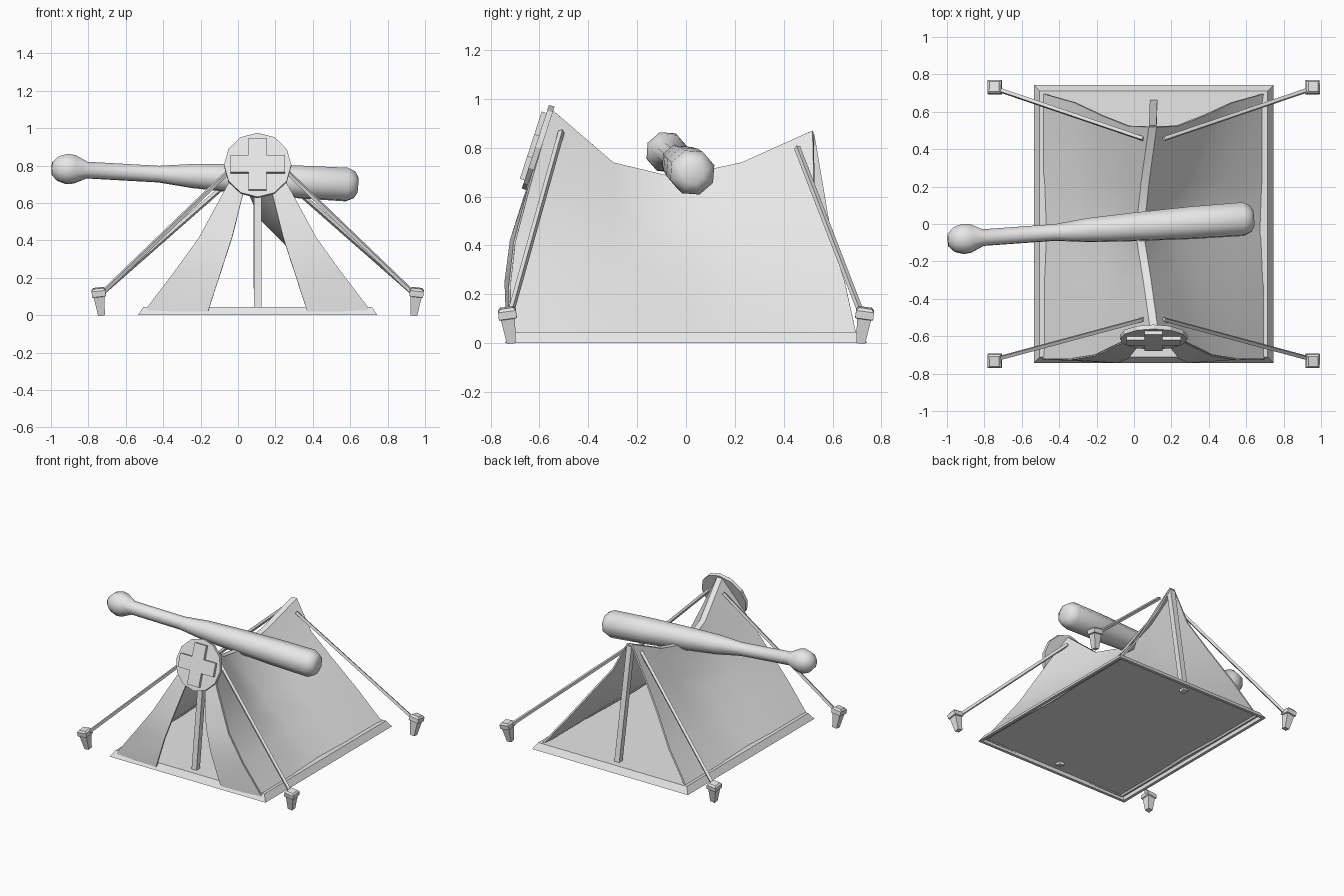
import bpy, bmesh, math
from mathutils import Vector

cube = bpy.data.objects.get("Cube")
if cube:
    bpy.data.objects.remove(cube, do_unlink=True)

GREY = (0.8, 0.8, 0.8, 1.0)
mat = bpy.data.materials.new("plain_grey")
mat.use_nodes = True
mat.diffuse_color = GREY
mat.node_tree.nodes["Principled BSDF"].inputs["Base Color"].default_value = GREY

CX = 0.105  # centre line of the tent


def add_object(name, bm, smooth=None, thickness=None):
    mesh = bpy.data.meshes.new(name)
    bm.to_mesh(mesh)
    bm.free()
    mesh.materials.append(mat)
    ob = bpy.data.objects.new(name, mesh)
    bpy.context.collection.objects.link(ob)
    bpy.ops.object.select_all(action='DESELECT')
    ob.select_set(True)
    bpy.context.view_layer.objects.active = ob
    if thickness:
        mod = ob.modifiers.new("thickness", 'SOLIDIFY')
        mod.thickness = thickness
        mod.offset = 0
        bpy.ops.object.modifier_apply(modifier=mod.name)
    if smooth:
        bpy.ops.object.shade_smooth_by_angle(angle=math.radians(smooth))


def turned(name, start, end, profile, sides=4, smooth=None):
    """Rings of (fraction along axis, half width) from start to end."""
    start, end = Vector(start), Vector(end)
    axis = end - start
    rot = Vector((0, 0, 1)).rotation_difference(axis)
    phase = math.pi / sides if sides < 12 else 0
    fit = math.sqrt(2) if sides == 4 else 1
    bm = bmesh.new()
    rings = []
    for t, r in profile:
        ring = []
        for k in range(sides):
            a = phase + 2 * math.pi * k / sides
            p = Vector((math.cos(a), math.sin(a), 0)) * r * fit
            ring.append(bm.verts.new(start + axis * t + rot @ p))
        rings.append(ring)
    for a, b in zip(rings, rings[1:]):
        for k in range(sides):
            n = (k + 1) % sides
            bm.faces.new((a[k], a[n], b[n], b[k]))
    bm.faces.new(rings[0][::-1])
    bm.faces.new(rings[-1])
    add_object(name, bm, smooth)


def cloth(name, rows):
    """Thin sheet through a grid of points."""
    bm = bmesh.new()
    grid = [[bm.verts.new(p) for p in row] for row in rows]
    for a, b in zip(grid, grid[1:]):
        for j in range(len(a) - 1):
            bm.faces.new((a[j], a[j + 1], b[j + 1], b[j]))
    add_object(name, bm, 40, 0.012)


# Groundsheet: bevelled sides, hollow underneath
bm = bmesh.new()
bmesh.ops.create_cube(bm, size=1)
for v in bm.verts:
    top = v.co.z > 0
    inset = 0.03 if top else 0
    v.co = Vector((CX + math.copysign(0.64 - inset, v.co.x),
                   math.copysign(0.742 - inset, v.co.y), 0.045 if top else 0))
bm.normal_update()
under = min(bm.faces, key=lambda f: f.normal.z)
bmesh.ops.inset_region(bm, faces=[under], thickness=0.03)
ext = bmesh.ops.extrude_discrete_faces(bm, faces=[under])
for v in ext["faces"][0].verts:
    v.co.z = 0.028
add_object("groundsheet", bm)

# Canvas: ridge x, then (half width, z, y) from ridge down to hem
FRONT = [(.018, .95, -.55), (.18, .65, -.637), (.31, .41, -.70), (.44, .23, -.72), (.60, .02, -.718)]
BACK = [(.018, .865, .52), (.13, .65, .525), (.27, .46, .58), (.42, .25, .65), (.60, .02, .70)]


def section(y, points):
    return [(w, z, y) for w, z in points]


STATIONS = [
    (.105, FRONT),
    (.07, section(-.30, [(.018, .735), (.14, .55), (.24, .40), (.40, .22), (.60, .02)])),
    (.03, section(-.05, [(.018, .675), (.09, .50), (.19, .385), (.37, .21), (.59, .02)])),
    (.06, section(.23, [(.018, .735), (.12, .55), (.23, .39), (.39, .21), (.60, .02)])),
    (.10, BACK),
]
PULL = [1, .8, .6, .3, 0]  # how far each height follows the bent ridge
rows = []
for ridge_x, pts in STATIONS:
    left, right = [], []
    for (w, z, y), f in zip(pts, PULL):
        c = CX + (ridge_x - CX) * f
        right.append((c + w, y, z))
        left.append((c - w, y, z))
    rows.append(left[::-1] + right)
cloth("canvas", rows)

# Front door flaps, mirrored about the centre line
INNER = [(.018, .93, -.55), (.08, .64, -.645), (.135, .42, -.715), (.19, .25, -.737), (.265, .02, -.728)]
for side, label in ((1, "left"), (-1, "right")):
    edges = [[(CX + side * w, y, z) for w, z, y in pts] for pts in (FRONT, INNER)]
    cloth("door_flap_" + label, edges[::side])

# Poles
bar = [(0, .02), (1, .02)]
turned("front_pole", (CX, -.65, .01), (CX, -.54, .92), bar)
turned("back_pole", (CX, .648, .01), (.10, .506, .85), bar)

# Guy ropes and pegs at the four corners
peg_profile = [(0, .018), (.69, .029), (.71, .037), (.92, .037), (1, .026)]
for sx, lr in ((1, "left"), (-1, "right")):
    for sy, fb, tie in ((-1, "front", (-.51, .865)), (1, "back", (.455, .80))):
        turned(f"{fb}_{lr}_peg", (CX + sx * .835, sy * .715, 0),
               (CX + sx * .853, sy * .735, .145), peg_profile)
        turned(f"{fb}_{lr}_rope", (CX + sx * .055, tie[0], tie[1]),
               (CX + sx * .835, sy * .72, .115), [(0, .0095), (1, .0095)])

# Round sign leaning on the front peak
normal = Vector((0, -.951, .309))
centre = Vector((CX, -.605, .80))
turned("sign_disc", centre - normal * .012, centre + normal * .012, [(0, .18), (1, .18)], 12)

# Raised cross on the sign
up, across = Vector((0, .309, .951)), Vector((1, 0, 0))
L, W = .145, .048
outline = []
for k in range(4):
    c, s = round(math.cos(k * math.pi / 2)), round(math.sin(k * math.pi / 2))
    for u, v in ((L, -W), (L, W), (W, W)):
        outline.append((u * c - v * s, u * s + v * c))
bm = bmesh.new()
face = bm.faces.new([bm.verts.new(centre + across * u + up * v + normal * .008) for u, v in outline])
ext = bmesh.ops.extrude_face_region(bm, geom=[face])
bmesh.ops.translate(bm, vec=normal * .024,
                    verts=[g for g in ext["geom"] if isinstance(g, bmesh.types.BMVert)])
bmesh.ops.recalc_face_normals(bm, faces=bm.faces)
add_object("sign_cross", bm)

# Club resting across the ridge
turned("club", (-.995, -.086, .786), (.64, .03, .695),
       [(0, .035), (.02, .07), (.05, .086), (.075, .08), (.115, .047), (.35, .047),
        (.46, .068), (.60, .08), (.80, .092), (.965, .095), (.99, .075), (1, .045)], 8, 60)
